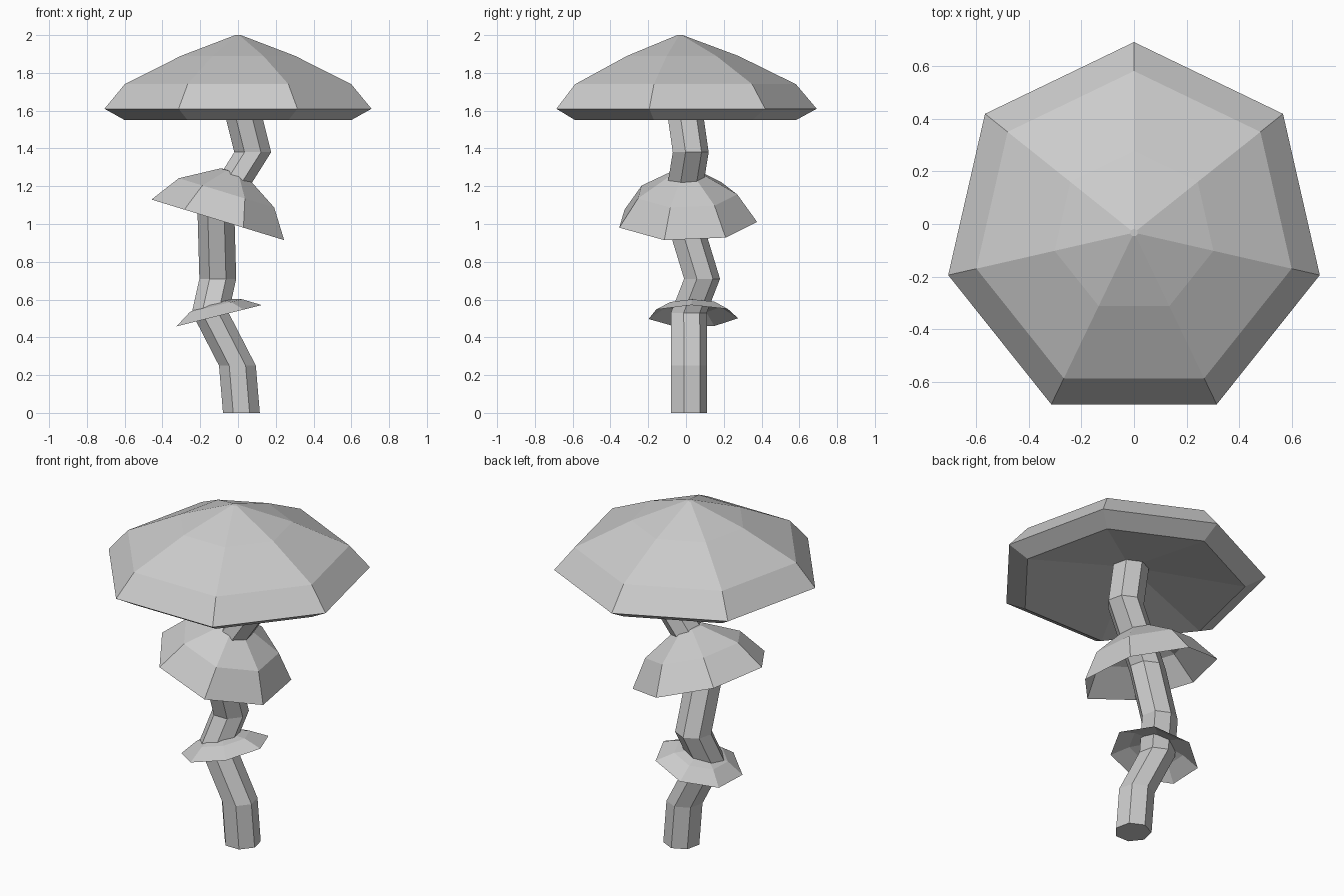
import bpy, bmesh
from math import sin, cos, radians, pi
from mathutils import Vector, Matrix

if "Cube" in bpy.data.objects:
    bpy.data.objects.remove(bpy.data.objects["Cube"])

SIDES = 7


def build(name, rings, close_start=False, close_end=False, matrix=Matrix()):
    """Skin seven-sided rings given as (centre, radius, first angle)."""
    bm = bmesh.new()
    loops = []
    for centre, radius, start in rings:
        loops.append([bm.verts.new(Vector(centre) + Vector((
            radius * cos(start + 2 * pi * i / SIDES),
            radius * sin(start + 2 * pi * i / SIDES), 0))) for i in range(SIDES)])
    for low, high in zip(loops, loops[1:]):
        for i in range(SIDES):
            j = (i + 1) % SIDES
            bm.faces.new((low[i], low[j], high[j], high[i]))
    if close_start:
        bm.faces.new(loops[0][::-1])
    if close_end:
        bm.faces.new(loops[-1])
    mesh = bpy.data.meshes.new(name)
    bm.to_mesh(mesh)
    bm.free()
    obj = bpy.data.objects.new(name, mesh)
    obj.matrix_world = matrix
    bpy.context.collection.objects.link(obj)
    return obj


def tilted_collar(name, centre, tilt, turn, profile):
    """Open skirt-like cap leaning about the y axis."""
    m = Matrix.Translation(centre) @ Matrix.Rotation(radians(tilt), 4, 'Y')
    build(name, [((0, 0, h), r, radians(turn)) for r, h in profile],
          close_end=True, matrix=m)


# Crooked stem
path = [(0.018, 0.012, 0), (-0.003, 0.012, 0.25), (-0.147, 0.01, 0.53),
        (-0.107, 0.08, 0.71), (-0.117, -0.03, 1.07), (0.078, 0.02, 1.38),
        (0.008, -0.02, 1.66)]
build("stem", [(p, 0.1, pi / 2) for p in path], True, True)

# Main cap with folded rim and shallow hollow underside
cap_profile = [(0.01, 1.66), (0.615, 1.55), (0.725, 1.61), (0.615, 1.74),
               (0.31, 1.89), (0.015, 2.0)]
build("main_cap", [((0, -0.033, z), r, pi / 2) for r, z in cap_profile], True, True)

# Two smaller caps around the stem
tilted_collar("middle_cap", (-0.1, 0, 1.02), 17, 33.7,
              [(0.378, 0), (0.272, 0.15), (0.075, 0.264), (0.01, 0.275)])
tilted_collar("lower_cap", (-0.11, 0.037, 0.512), -14, -2,
              [(0.243, 0), (0.15, 0.055), (0.03, 0.085)])
